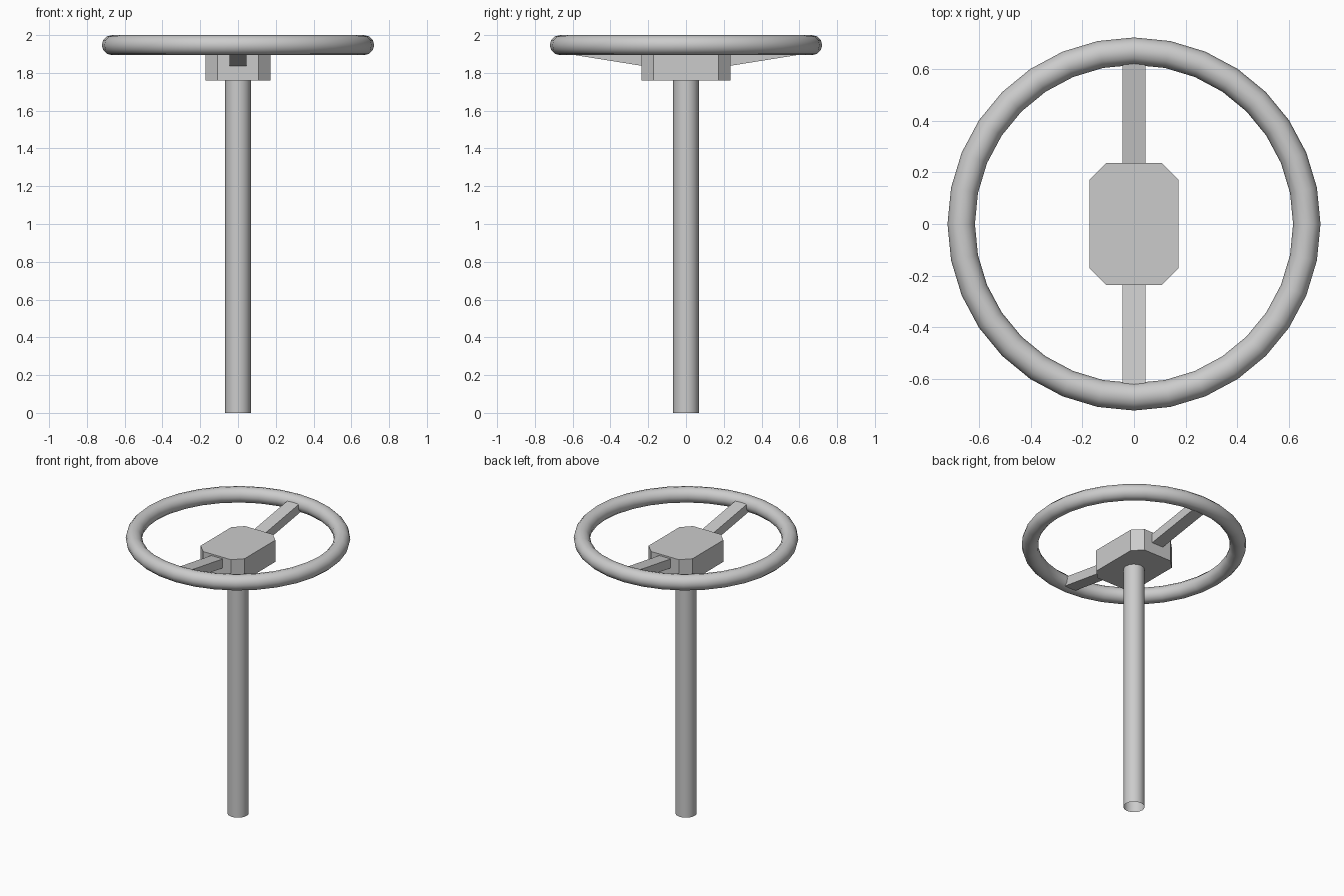
import bpy, bmesh

if "Cube" in bpy.data.objects:
    bpy.data.objects.remove(bpy.data.objects["Cube"])


def prism(name, profile, axis, lo, hi):
    """Extrude a closed 2D profile along z (profile in xy) or x (profile in yz)."""
    place = (lambda a, b, t: (a, b, t)) if axis == "z" else (lambda a, b, t: (t, a, b))
    bm = bmesh.new()
    face = bm.faces.new([bm.verts.new(place(a, b, lo)) for a, b in profile])
    ext = bmesh.ops.extrude_face_region(bm, geom=[face])
    move = [v for v in ext["geom"] if isinstance(v, bmesh.types.BMVert)]
    bmesh.ops.translate(bm, verts=move, vec=place(0, 0, hi - lo))
    bmesh.ops.recalc_face_normals(bm, faces=bm.faces)
    mesh = bpy.data.meshes.new(name)
    bm.to_mesh(mesh)
    bm.free()
    obj = bpy.data.objects.new(name, mesh)
    bpy.context.collection.objects.link(obj)
    return obj


# Wheel rim
bpy.ops.mesh.primitive_torus_add(major_segments=32, minor_segments=12,
                                 major_radius=0.668, minor_radius=0.053,
                                 location=(0, 0, 1.947))
bpy.context.object.name = "wheel_rim"
bpy.ops.object.shade_smooth()

# Steering column, an open tube
bpy.ops.mesh.primitive_cylinder_add(vertices=16, radius=0.068, depth=1.77,
                                    end_fill_type="NOTHING", location=(0, 0, 0.885))
bpy.context.object.name = "column"
bpy.ops.object.shade_smooth()

# Hub block with cut corners
hx, hy, cut = 0.172, 0.235, 0.063
hub_outline = [(hx, hy - cut), (hx - cut, hy), (cut - hx, hy), (-hx, hy - cut),
               (-hx, cut - hy), (cut - hx, -hy), (hx - cut, -hy), (hx, cut - hy)]
prism("hub", hub_outline, "z", 1.76, 1.914)

# Two sloping spokes, from inside the hub into the rim
for name, s in (("front_spoke", -1), ("back_spoke", 1)):
    prism(name, [(s * 0.2, 1.832), (s * 0.65, 1.904),
                 (s * 0.65, 1.969), (s * 0.2, 1.897)], "x", -0.045, 0.045)
